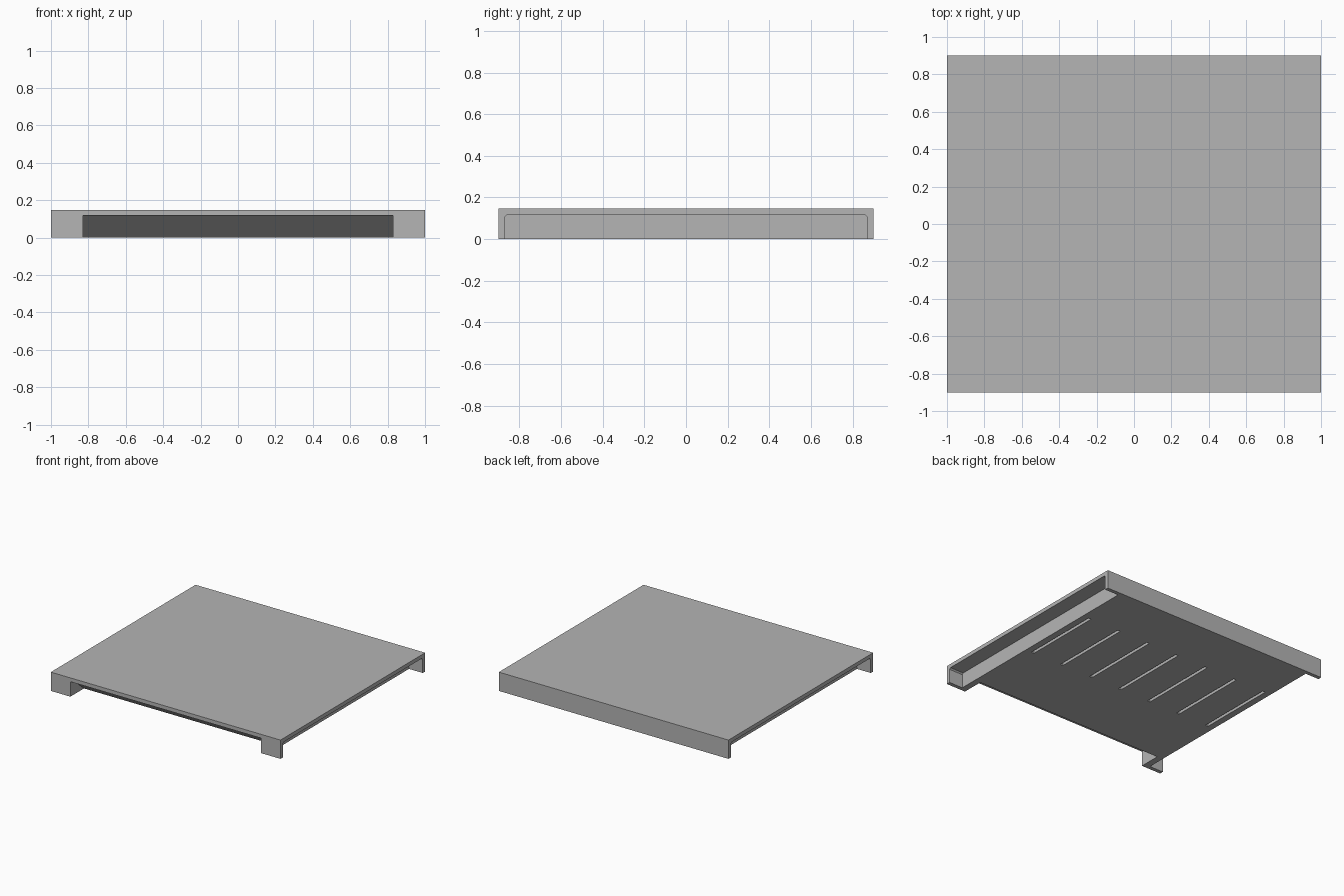
import bpy, bmesh
from mathutils import Matrix, Vector

cube = bpy.data.objects.get("Cube")
if cube:
    bpy.data.objects.remove(cube, do_unlink=True)

# Main dimensions
HALF_X, HALF_Y, HEIGHT = 1.0, 0.9, 0.148
WALL, UNDERSIDE = 0.03, 0.118
INNER_Y = HALF_Y - WALL
CHASSIS_X, OPENING_X = 0.88, 0.83
FILLET = 0.01

grey = bpy.data.materials.new("grey_metal")
grey.use_nodes = True
grey.diffuse_color = (0.46, 0.46, 0.46, 1)
grey.node_tree.nodes["Principled BSDF"].inputs["Base Color"].default_value = grey.diffuse_color


def finish(name, bm):
    bmesh.ops.recalc_face_normals(bm, faces=bm.faces[:])
    mesh = bpy.data.meshes.new(name)
    bm.to_mesh(mesh)
    bm.free()
    mesh.materials.append(grey)
    obj = bpy.data.objects.new(name, mesh)
    bpy.context.collection.objects.link(obj)
    return obj


def extrude_profile(name, points, half_x):
    """Extrude a (y, z) outline symmetrically along x."""
    bm = bmesh.new()
    face = bm.faces.new([bm.verts.new((-half_x, y, z)) for y, z in points])
    new = bmesh.ops.extrude_face_region(bm, geom=[face])["geom"]
    bmesh.ops.translate(bm, vec=(2 * half_x, 0, 0),
                        verts=[g for g in new if isinstance(g, bmesh.types.BMVert)])
    return finish(name, bm)


def cut(target, cutter):
    cutter.hide_render = True
    mod = target.modifiers.new("cut", "BOOLEAN")
    mod.operation = "DIFFERENCE"
    mod.solver = "EXACT"
    mod.object = cutter
    bpy.context.view_layer.objects.active = target
    bpy.ops.object.modifier_apply(modifier=mod.name)


# Bent sheet cover: top plate with front and back walls, open at both sides
cover = extrude_profile("cover", [
    (-HALF_Y, 0), (-HALF_Y, HEIGHT), (HALF_Y, HEIGHT), (HALF_Y, 0),
    (INNER_Y, 0), (INNER_Y, UNDERSIDE - FILLET), (INNER_Y - FILLET, UNDERSIDE),
    (-INNER_Y + FILLET, UNDERSIDE), (-INNER_Y, UNDERSIDE - FILLET), (-INNER_Y, 0)], HALF_X)

# Inner chassis, narrower than the cover
chassis = extrude_profile("chassis", [
    (-INNER_Y, 0), (-INNER_Y, UNDERSIDE + FILLET),
    (INNER_Y, UNDERSIDE + FILLET), (INNER_Y, 0)], CHASSIS_X)

# Front opening with a slope running back to the floor
opening = extrude_profile("opening_cutter", [
    (-1, -0.12), (-1, UNDERSIDE), (-INNER_Y, UNDERSIDE),
    (-0.73, 0), (-0.59, -0.12)], OPENING_X)
cut(cover, opening)
cut(chassis, opening)

# Row of ventilation slots in the floor
bm = bmesh.new()
for i in range(-3, 4):
    size = Matrix.Diagonal((0.024, 0.64, 0.06, 1))
    place = Matrix.Translation(Vector((i * 0.272, 0.16, 0)))
    bmesh.ops.create_cube(bm, size=1, matrix=place @ size)
slots = finish("slot_cutter", bm)
cut(chassis, slots)

# Cutters are no longer needed
for cutter in (opening, slots):
    bpy.data.objects.remove(cutter, do_unlink=True)
